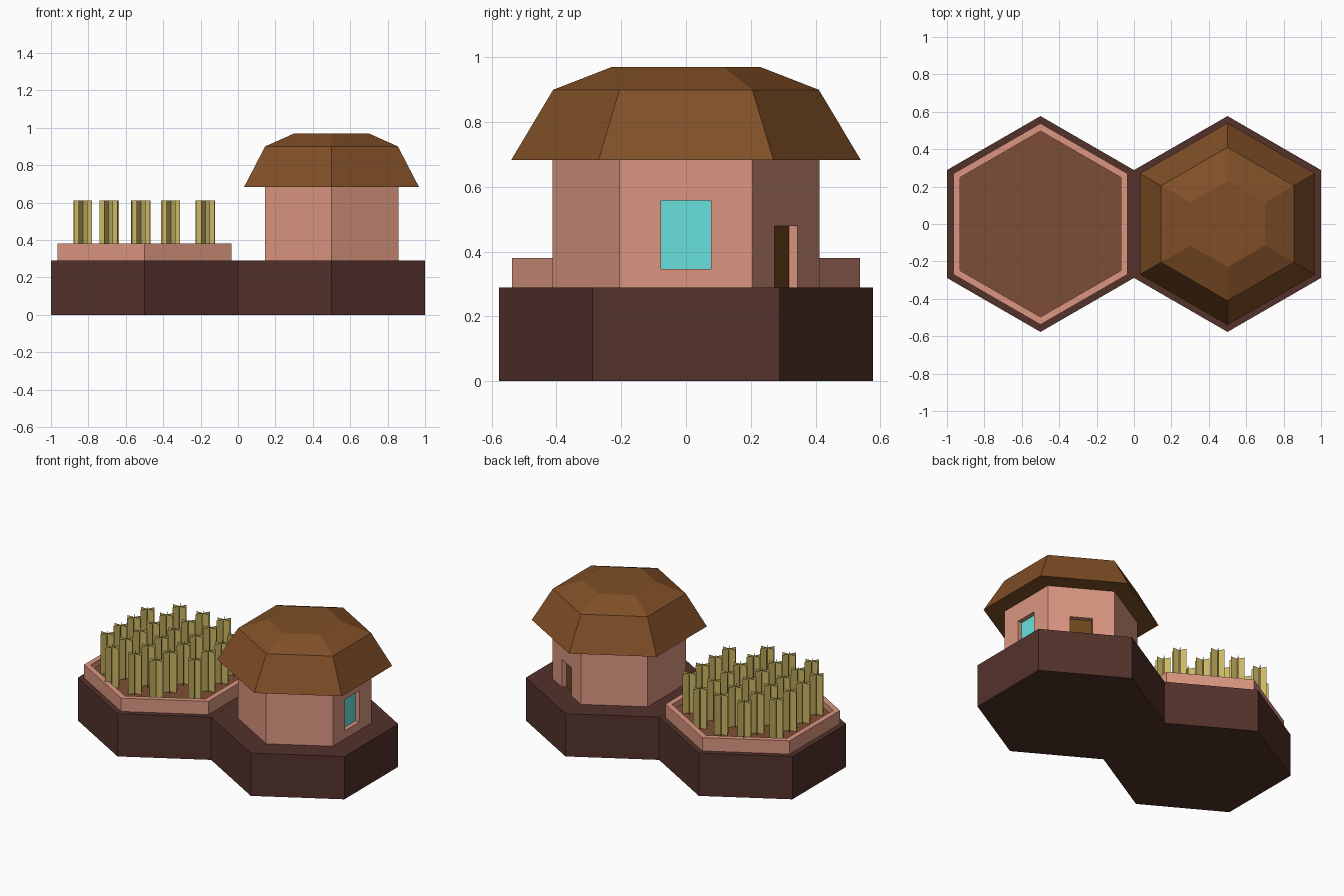
import bpy, bmesh, math, random
from mathutils import Matrix

if "Cube" in bpy.data.objects:
    bpy.data.objects.remove(bpy.data.objects["Cube"])

random.seed(4)


def material(name, hex_code):
    m = bpy.data.materials.new(name)
    rgb = [(int(hex_code[i:i + 2], 16) / 255) ** 2.2 for i in (0, 2, 4)]
    m.diffuse_color = (*rgb, 1)
    m.use_nodes = True
    m.node_tree.nodes["Principled BSDF"].inputs["Base Color"].default_value = m.diffuse_color
    return m


EARTH = material("dark_earth", "54352F")
CLAY = material("clay", "DB9580")
THATCH = material("thatch", "7F502B")
SOIL = material("soil", "7D4F39")
CROP = material("straw", "CDB865")
GLASS = material("glass", "68E0DC")
WOOD = material("door_wood", "704820")


def finish(name, bm, mat, recalc=True):
    if recalc:
        bmesh.ops.recalc_face_normals(bm, faces=bm.faces)
    me = bpy.data.meshes.new(name)
    bm.to_mesh(me)
    bm.free()
    if mat:
        me.materials.append(mat)
    ob = bpy.data.objects.new(name, me)
    bpy.context.collection.objects.link(ob)
    return ob


def hex_loft(name, cx, profile, mat, ring=False):
    """Six-sided loft through (radius, z) steps; ring joins last step to first."""
    bm = bmesh.new()
    loops = [[bm.verts.new((cx + r * math.sin(k * math.pi / 3),
                            r * math.cos(k * math.pi / 3), z)) for k in range(6)]
             for r, z in profile]
    pairs = list(zip(loops, loops[1:]))
    if ring:
        pairs.append((loops[-1], loops[0]))
    else:
        bm.faces.new(loops[0])
        bm.faces.new(loops[-1])
    for a, b in pairs:
        for k in range(6):
            j = (k + 1) % 6
            bm.faces.new((a[k], a[j], b[j], b[k]))
    return finish(name, bm, mat)


def wall_box(name, angle, near, far, width, z0, z1, mat=None):
    """Box facing outwards from the house centre, between two distances."""
    bm = bmesh.new()
    bmesh.ops.create_cube(bm, size=1)
    place = (Matrix.Translation((0.5, 0, 0)) @ Matrix.Rotation(angle, 4, 'Z')
             @ Matrix.Translation(((near + far) / 2, 0, (z0 + z1) / 2))
             @ Matrix.Diagonal((far - near, width, z1 - z0, 1)))
    bm.transform(place)
    return finish(name, bm, mat)


# Ground tiles
for side, cx in (("left", -0.5), ("right", 0.5)):
    hex_loft(side + "_ground_tile", cx, [(0.577, 0), (0.577, 0.29)], EARTH)

# Planter rim and soil
hex_loft("planter_rim", -0.5, [(0.538, 0.29), (0.538, 0.38), (0.497, 0.38), (0.497, 0.29)],
         CLAY, ring=True)
hex_loft("planter_soil", -0.5, [(0.497, 0.29), (0.497, 0.34)], SOIL)

# House walls and roof
walls = hex_loft("house_walls", 0.5, [(0.412, 0.29), (0.412, 0.69)], CLAY)
hex_loft("thatched_roof", 0.5, [(0.54, 0.683), (0.41, 0.90), (0.23, 0.97)], THATCH)

# Recessed window and door
A = 0.357
for name, angle, width, z0, z1, mat in (
        ("window", 0, 0.153, 0.347, 0.558, GLASS),
        ("door", math.pi / 3, 0.14, 0.29, 0.48, WOOD)):
    low = z0 - 0.05 if name == "door" else z0
    cutter = wall_box(name + "_cutter", angle, A - 0.035, A + 0.05, width, low, z1)
    cutter.hide_render = True
    cutter.display_type = 'WIRE'
    mod = walls.modifiers.new(name + "_recess", 'BOOLEAN')
    mod.operation = 'DIFFERENCE'
    mod.solver = 'EXACT'
    mod.object = cutter
    wall_box(name + "_panel", angle, A - 0.05, A - 0.03, width, z0, z1, mat)

# Apply the recesses and remove the cutters
dg = bpy.context.evaluated_depsgraph_get()
cut_mesh = bpy.data.meshes.new_from_object(walls.evaluated_get(dg))
walls.modifiers.clear()
walls.data = cut_mesh
for ob in [o for o in bpy.data.objects if o.name.endswith("_cutter")]:
    bpy.data.objects.remove(ob)

# Crop stalks: star-shaped clusters of three thin crossed sheets
bm = bmesh.new()
columns = (-0.827, -0.688, -0.52, -0.36, -0.175)
rows = (-0.36, -0.215, -0.07, 0.07, 0.215, 0.36)
for i, x in enumerate(columns):
    for y in rows:
        if i in (0, 4) and abs(y) > 0.3:
            continue
        px = x + random.uniform(-0.004, 0.004)
        for k in range(3):
            dx, dy = 0.048 * math.cos(k * math.pi / 3), 0.048 * math.sin(k * math.pi / 3)
            bm.faces.new([bm.verts.new(p) for p in (
                (px - dx, y - dy, 0.34), (px + dx, y + dy, 0.34),
                (px + dx, y + dy, 0.61), (px - dx, y - dy, 0.61))])
finish("crop_stalks", bm, CROP, recalc=False)
